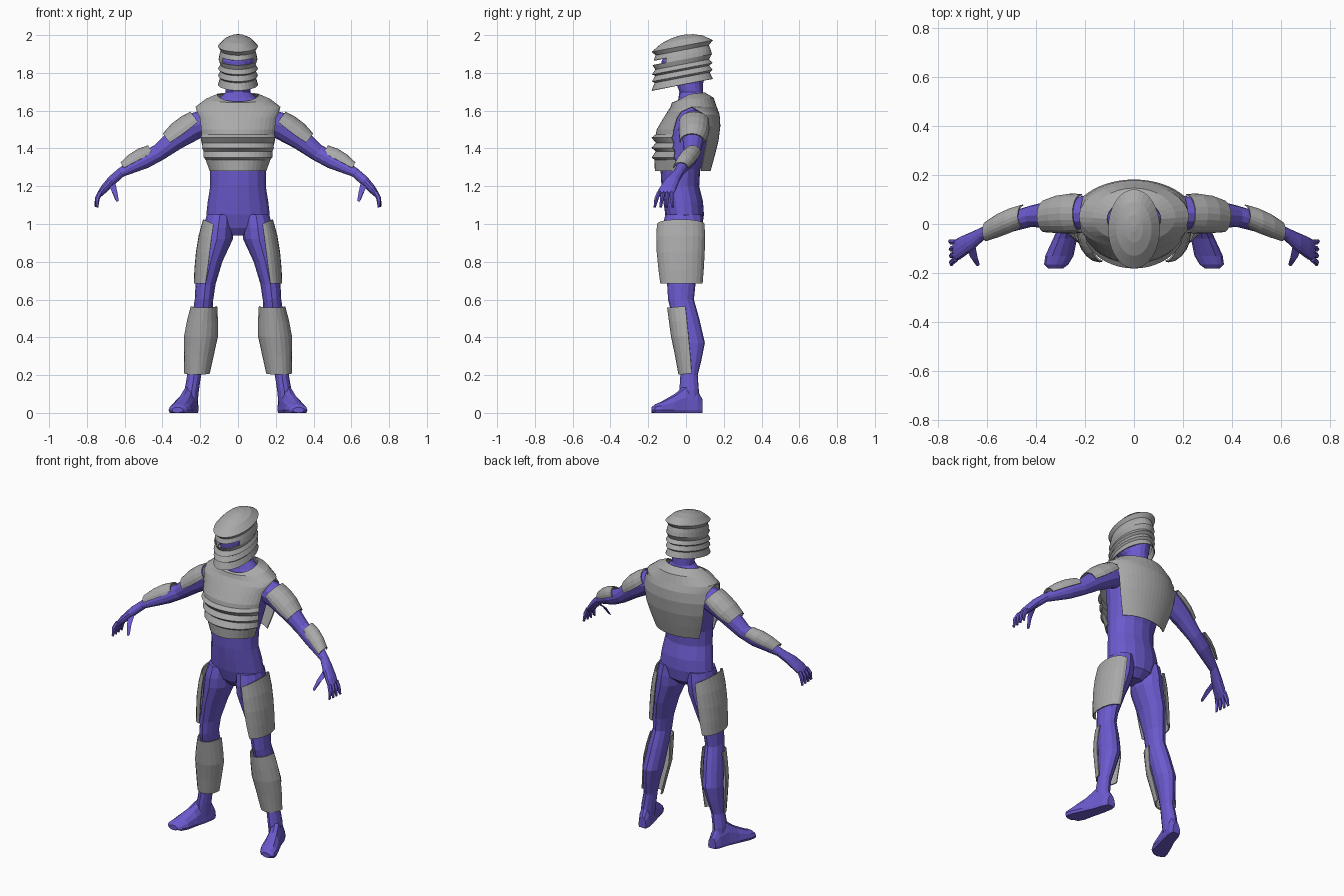
import bpy, bmesh, math
from mathutils import Vector as V


def material(name, rgb):
    m = bpy.data.materials.new(name)
    m.diffuse_color = (*rgb, 1)
    return m


PURPLE = material("purple_suit", (0.145, 0.102, 0.61))
GREY = material("grey_armour", (0.40, 0.40, 0.40))


def loft(bm, levels, n, closed=True, caps=(True, True), floor=None):
    """Skin a row of elliptical sections (centre, u, v, half angle in degrees)."""
    rows = []
    for c, u, v, *h in levels:
        half = math.pi if closed else math.radians(h[0])
        row = []
        for i in range(n if closed else n + 1):
            t = -half + 2 * half * i / n
            p = V(c) + V(u) * math.cos(t) + V(v) * math.sin(t)
            if floor is not None:
                p.z = max(p.z, floor)
            row.append(bm.verts.new(p))
        rows.append(row)
    faces = []
    for a, b in zip(rows, rows[1:]):
        m = len(a)
        faces.append([bm.faces.new((a[i], a[(i + 1) % m], b[(i + 1) % m], b[i]))
                      for i in range(n)])
    if closed:
        for row, cap in ((rows[0], caps[0]), (rows[-1], caps[1])):
            if cap:
                bm.faces.new(row)
    return faces


def finish(bm, name, mat, mirror=False, thick=0):
    bmesh.ops.recalc_face_normals(bm, faces=bm.faces[:])
    me = bpy.data.meshes.new(name)
    bm.to_mesh(me)
    bm.free()
    me.materials.append(mat)
    ob = bpy.data.objects.new(name, me)
    bpy.context.collection.objects.link(ob)
    if thick:
        s = ob.modifiers.new("thickness", 'SOLIDIFY')
        s.thickness, s.offset = thick, -1
    if mirror:
        ob.modifiers.new("mirror", 'MIRROR').use_clip = False
    return ob


def plate(name, levels, n, mirror=False):
    bm = bmesh.new()
    loft(bm, levels, n, closed=False)
    return finish(bm, name, GREY, mirror, 0.006)


def rings(rows):
    """Horizontal sections from (z, centre x, x radius, front y, back y)."""
    return [((cx, (f + b) / 2, z), (0, (f - b) / 2, 0), (rx, 0, 0))
            for z, cx, rx, f, b in rows]


# Torso, neck and head
bm = bmesh.new()
loft(bm, rings([
    (0.94, 0, 0.05, -0.06, 0.04), (0.98, 0, 0.13, -0.09, 0.085),
    (1.05, 0, 0.168, -0.11, 0.095), (1.12, 0, 0.16, -0.12, 0.09),
    (1.20, 0, 0.147, -0.13, 0.07), (1.29, 0, 0.148, -0.135, 0.075),
    (1.40, 0, 0.165, -0.135, 0.12), (1.50, 0, 0.185, -0.13, 0.145),
    (1.58, 0, 0.195, -0.085, 0.145), (1.63, 0, 0.16, -0.05, 0.125),
    (1.665, 0, 0.10, -0.04, 0.10), (1.70, 0, 0.065, -0.035, 0.09),
    (1.74, 0, 0.065, -0.05, 0.09), (1.78, 0, 0.08, -0.12, 0.10),
    (1.86, 0, 0.09, -0.13, 0.115), (1.92, 0, 0.07, -0.10, 0.09)]), 16)
finish(bm, "torso_and_head", PURPLE)

# Legs
bm = bmesh.new()
loft(bm, rings([
    (1.05, 0.095, 0.07, -0.11, 0.085), (0.98, 0.105, 0.08, -0.125, 0.092),
    (0.92, 0.112, 0.085, -0.125, 0.09), (0.80, 0.145, 0.062, -0.115, 0.08),
    (0.68, 0.172, 0.053, -0.10, 0.05), (0.60, 0.18, 0.049, -0.095, 0.042),
    (0.50, 0.19, 0.055, -0.07, 0.07), (0.37, 0.205, 0.056, -0.045, 0.10),
    (0.28, 0.22, 0.045, -0.033, 0.082), (0.20, 0.232, 0.037, -0.03, 0.062),
    (0.12, 0.245, 0.038, -0.035, 0.068), (0.04, 0.25, 0.035, -0.03, 0.07)]), 12)
finish(bm, "leg", PURPLE, True)

# Feet: sections from heel to toe, flat on the ground
bm = bmesh.new()
loft(bm, [((x, y, 0.015), (0, 0, h - 0.015), (w, 0, 0)) for x, y, w, h in (
    (0.24, 0.088, 0.026, 0.07), (0.245, 0.06, 0.037, 0.12),
    (0.26, 0.0, 0.042, 0.15), (0.282, -0.06, 0.049, 0.10),
    (0.305, -0.13, 0.058, 0.06), (0.318, -0.165, 0.05, 0.045),
    (0.32, -0.182, 0.03, 0.03))], 12, floor=0)
finish(bm, "foot", PURPLE, True)

# Arms, palms, fingers and thumbs
UP = V((0.55, 0, 0.83))
bm = bmesh.new()
loft(bm, [(c, UP * a, (0, b, 0)) for c, a, b in (
    ((0.15, 0.045, 1.545), 0.07, 0.07), ((0.24, 0.045, 1.515), 0.074, 0.068),
    ((0.33, 0.04, 1.45), 0.058, 0.058), ((0.42, 0.032, 1.378), 0.045, 0.044),
    ((0.50, 0.01, 1.335), 0.045, 0.042), ((0.62, -0.04, 1.272), 0.025, 0.028),
    ((0.67, -0.075, 1.228), 0.026, 0.04), ((0.71, -0.098, 1.185), 0.022, 0.046),
    ((0.735, -0.11, 1.155), 0.015, 0.044))], 12)
for k in (-0.034, -0.011, 0.011, 0.034):
    loft(bm, [((x, y, z), (r, 0, r * 0.4), (0, r, 0)) for x, y, z, r in (
        (0.728, -0.108 + k, 1.17, 0.012), (0.745, -0.115 + 1.2 * k, 1.135, 0.012),
        (0.75 + 0.1 * k, -0.118 + 1.4 * k, 1.09, 0.007))], 6)
loft(bm, [((x, y, z), (r, 0, 0), (0, r * 0.8, r * 0.6)) for x, y, z, r in (
    (0.67, -0.085, 1.22, 0.02), (0.655, -0.135, 1.175, 0.015),
    (0.64, -0.165, 1.125, 0.009))], 6)
finish(bm, "arm_and_hand", PURPLE, True)

# Helmet: tilted flared rings with an eye slot cut in the front
PROFILE = [(2.0, 0.08), (1.994, 0.35), (1.977, 0.68), (1.942, 1.0), (1.92, 0.87),
           (1.895, 0.93), (1.87, 0.97), (1.845, 0.88), (1.822, 0.99), (1.812, 0.88),
           (1.785, 0.99), (1.775, 0.90), (1.738, 1.0)]
bm = bmesh.new()
bands = loft(bm, [((0, -0.02, z), (0, -0.162 * r, -0.031 * r), (0.106 * r, 0, 0))
                  for z, r in PROFILE], 32, caps=(True, False))
slot = [f for f in bands[5] if abs(f.calc_center_median().x) < 0.08
        and f.calc_center_median().y < -0.02]
bmesh.ops.delete(bm, geom=slot, context='FACES')
finish(bm, "helmet", GREY, thick=0.005)

# Chest plate: slatted below, yoke over the shoulders
yoke = [((0, 0.03, 1.62), 0.225, -0.112, 0, 0.133, 0),
        ((0, 0.025, 1.663), 0.17, -0.10, -0.02, 0.122, 0.005),
        ((0, 0.02, 1.688), 0.11, -0.08, -0.04, 0.08, 0.008)]
front = [((0, 0, z), (0, -ry, 0), (rx, 0, 0), h) for z, ry, rx, h in (
    (1.28, 0.165, 0.158, 72), (1.34, 0.167, 0.182, 70), (1.352, 0.182, 0.195, 69),
    (1.385, 0.16, 0.197, 68), (1.403, 0.182, 0.206, 67), (1.43, 0.16, 0.205, 66),
    (1.457, 0.182, 0.217, 65), (1.475, 0.16, 0.212, 65), (1.50, 0.155, 0.215, 65),
    (1.56, 0.12, 0.22, 66), (1.595, 0.098, 0.225, 75))]
front += [(c, (0, fy, fz), (rx, 0, 0), 90) for c, rx, fy, fz, by, bz in yoke]
plate("chest_plate", front, 16)

# Back plate
back = [((0, 0, z), (0, ry, 0), (rx, 0, 0), h) for z, ry, rx, h in (
    (1.28, 0.13, 0.19, 52), (1.36, 0.152, 0.225, 51), (1.44, 0.172, 0.255, 50),
    (1.52, 0.182, 0.265, 51), (1.58, 0.178, 0.255, 56))]
back += [(c, (0, by, bz), (rx, 0, 0), 90) for c, rx, fy, fz, by, bz in yoke]
plate("back_plate", back, 16)

# Limb plates
plate("upper_arm_plate", [(c, V((0.6, 0, 0.8)) * a, (0, b, 0), 95) for c, a, b in (
    ((0.215, 0.043, 1.545), 0.062, 0.08), ((0.26, 0.043, 1.51), 0.072, 0.082),
    ((0.31, 0.04, 1.472), 0.072, 0.078), ((0.365, 0.032, 1.435), 0.055, 0.066))],
    10, True)
plate("forearm_plate", [(c, V((0.48, 0, 0.88)) * a, (0, b, 0), 92) for c, a, b in (
    ((0.455, 0.035, 1.378), 0.044, 0.045), ((0.505, 0.015, 1.352), 0.052, 0.05),
    ((0.555, -0.006, 1.325), 0.048, 0.048), ((0.605, -0.03, 1.298), 0.033, 0.04))],
    10, True)
plate("thigh_plate", [(c, u, (0, b, 0), 90) for c, u, b in (
    ((0.13, -0.028, 1.0), (0.055, 0, 0.025), 0.126),
    ((0.14, -0.028, 0.93), (0.068, 0, 0.01), 0.129),
    ((0.15, -0.028, 0.85), (0.073, 0, 0), 0.127),
    ((0.161, -0.026, 0.76), (0.07, 0, 0), 0.12),
    ((0.172, -0.024, 0.685), (0.062, 0, 0), 0.112))], 12, True)
plate("shin_plate", [(c, (0, -a, -0.008), (b, 0, 0), 88) for c, a, b in (
    ((0.18, 0.0, 0.565), 0.10, 0.07), ((0.188, 0.008, 0.49), 0.098, 0.082),
    ((0.195, 0.016, 0.41), 0.095, 0.09), ((0.207, 0.025, 0.31), 0.083, 0.08),
    ((0.217, 0.032, 0.21), 0.072, 0.068))], 10, True)
